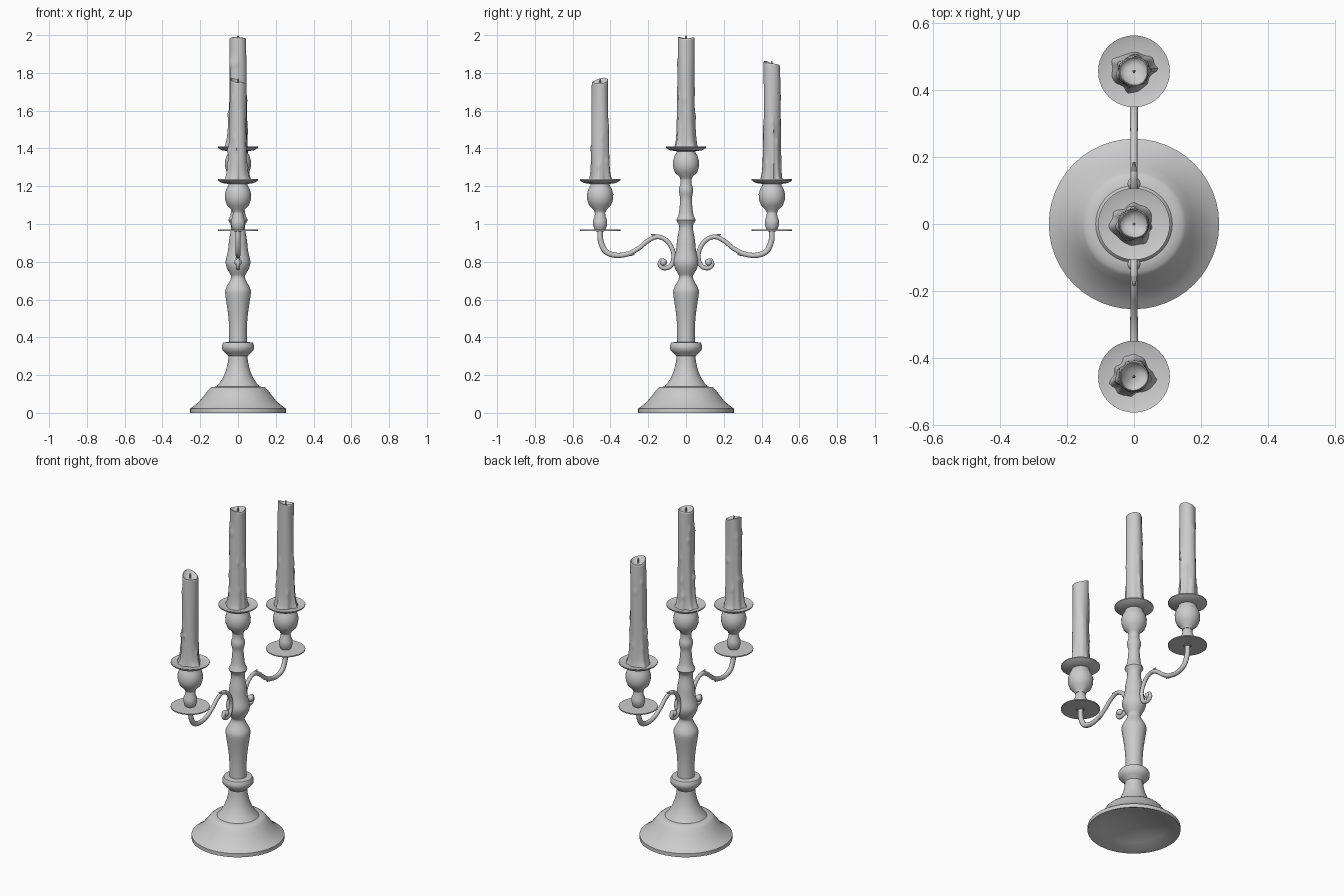
import bpy, bmesh, math, random
from mathutils import Vector

cube = bpy.data.objects.get("Cube")
if cube:
    bpy.data.objects.remove(cube)

grey = bpy.data.materials.new("plain grey")
grey.use_nodes = True
COLOUR = (0.6, 0.6, 0.6, 1)
grey.diffuse_color = COLOUR
grey.node_tree.nodes["Principled BSDF"].inputs["Base Color"].default_value = COLOUR


def finish(obj, angle=40):
    obj.data.materials.append(grey)
    bpy.ops.object.select_all(action='DESELECT')
    obj.select_set(True)
    bpy.context.view_layer.objects.active = obj
    bpy.ops.object.shade_smooth_by_angle(angle=math.radians(angle))
    return obj


def skin(name, rings, angle=40):
    """Join equal rings of points into a tube with closed ends."""
    bm = bmesh.new()
    loops = [[bm.verts.new(p) for p in ring] for ring in rings]
    n = len(loops[0])
    for a, b in zip(loops, loops[1:]):
        for i in range(n):
            j = (i + 1) % n
            bm.faces.new((a[i], a[j], b[j], b[i]))
    bm.faces.new(loops[0][::-1])
    bm.faces.new(loops[-1])
    bmesh.ops.recalc_face_normals(bm, faces=bm.faces)
    mesh = bpy.data.meshes.new(name)
    bm.to_mesh(mesh)
    bm.free()
    obj = bpy.data.objects.new(name, mesh)
    bpy.context.collection.objects.link(obj)
    return finish(obj, angle)


def lathe(name, profile, y=0, z=0, n=40):
    turn = [math.tau * i / n for i in range(n)]
    return skin(name, [[(r * math.cos(t), y + r * math.sin(t), z + h) for t in turn]
                       for r, h in profile])


def smooth_path(points, steps):
    """Catmull-Rom path through tuples of any length."""
    pts = [Vector(p) for p in points]
    pts = [pts[0] * 2 - pts[1]] + pts + [pts[-1] * 2 - pts[-2]]
    out = []
    for a, b, c, d in zip(pts, pts[1:], pts[2:], pts[3:]):
        for k in range(steps):
            t = k / steps
            out.append((b * 2 + (c - a) * t + (a * 2 - b * 5 + c * 4 - d) * t * t
                        + (b * 3 - a - c * 3 + d) * t ** 3) / 2)
    return out + [pts[-2]]


# Foot with a shallow hollow underneath, then the turned stem
lathe("foot", [(.01, .06), (.1, .05), (.18, .028), (.247, 0), (.254, 0), (.254, .022),
               (.235, .035), (.205, .06), (.175, .098), (.155, .125), (.143, .136),
               (.115, .139)], n=48)
lathe("lower_stem", [(.118, .135), (.1, .155), (.078, .19), (.062, .23), (.053, .27),
                     (.05, .3), (.056, .307), (.07, .32), (.084, .335), (.086, .355),
                     (.078, .372), (.05, .376)])
shaft = [(.047, .37), (.047, .45), (.052, .52), (.062, .59), (.068, .635), (.064, .66),
         (.045, .695), (.036, .72), (.042, .735), (.058, .765), (.066, .795), (.061, .825),
         (.052, .865), (.048, .91), (.041, .95), (.037, .98), (.04, 1.0), (.051, 1.02),
         (.045, 1.035), (.037, 1.06), (.032, 1.11), (.031, 1.14), (.037, 1.165),
         (.038, 1.185), (.03, 1.21), (.029, 1.24)]
lathe("upper_stem", smooth_path(shaft, 2))

# Cup and drip dish, with heights measured from the dish top
cup = [(.029, -.175), (.035, -.16), (.058, -.138), (.068, -.11), (.07, -.08),
       (.062, -.052), (.052, -.035), (.05, -.025), (.085, -.02), (.107, -.006),
       (.107, 0), (.085, -.007), (.04, -.01)]
collar = [(.02, .96), (.032, .978), (.038, 1.0), (.037, 1.02), (.029, 1.04), (.025, 1.075)]


def candle(name, y, base, top, tilt, seed):
    """Wax column with runs down the sides, a melted foot and a dished slanting top."""
    rng = random.Random(seed)
    n, rows = 48, 70
    drips = [(rng.uniform(0, math.tau), rng.uniform(.15, .9), rng.uniform(.004, .011),
              rng.uniform(.13, .25)) for _ in range(13)]
    drips += [(math.pi + .2, .35, .016, .3), (math.pi - .5, .85, .008, .2)]
    ph = rng.uniform(0, math.tau)
    height = top - base

    def radius(t, u):
        r = .0455 - .002 * u + .0012 * math.sin(3 * t + ph + 5 * u)
        r += (.010 + .006 * math.sin(3 * t + ph)) * math.exp(-u * 18)
        for at, start, size, wide in drips:
            gap = abs((t - at + math.pi) % math.tau - math.pi) / wide
            if gap < 3:
                run = 1 / (1 + math.exp((u - start) * 45))
                bead = .4 * math.exp(-((u - start + .04) / .03) ** 2)
                r += size * math.exp(-gap * gap) * (run * (.25 + .6 * math.exp(-u * 6)) + bead)
        return r

    rings = []
    for k in range(rows + 1):
        u = k / rows
        ring = []
        for i in range(n):
            t = math.tau * i / n
            r = radius(t, u)
            x, dy = r * math.cos(t), r * math.sin(t)
            lip = (tilt[0] * x + tilt[1] * dy + .004 * math.sin(2 * t + ph)) * u ** 12
            ring.append((x, y + dy, base + u * height + lip))
        rings.append(ring)
    rim = rings[-1]
    for scale, drop in ((.93, -.002), (.8, .007), (.5, .014), (.1, .016)):
        rings.append([(p[0] * scale, y + (p[1] - y) * scale,
                       (p[2] - top) * scale + top - drop) for p in rim])
    skin(name, rings, 60)
    lathe(name + "_wick", [(.004, -.02), (.0045, 0), (.004, .012), (.002, .015)], y, top, 8)


def arm(name, side):
    """Scrolled branch: points are distance from the stem, height, thickness."""
    line = [(.455, .97, .014), (.452, .91, .015), (.425, .855, .015), (.37, .834, .014),
            (.305, .843, .013), (.25, .872, .012), (.2, .912, .012), (.15, .932, .012),
            (.1, .91, .012), (.07, .86, .012), (.067, .81, .012), (.085, .775, .012),
            (.118, .767, .012), (.138, .785, .012), (.13, .806, .012), (.113, .803, .01)]
    path = smooth_path(line, 6)
    rings = []
    for k, p in enumerate(path):
        d = path[min(k + 1, len(path) - 1)] - path[max(k - 1, 0)]
        d = Vector((d.x, d.y)).normalized()
        ring = []
        for i in range(12):
            t = math.tau * i / 12
            s = p.z * math.sin(t)
            ring.append((p.z * .9 * math.cos(t), side * (p.x - d.y * s), p.y + d.x * s))
        rings.append(ring)
    skin(name, rings)
    # Round end of the scroll and two small leaf tips
    lathe(name + "_scroll_bead", [(.019 * math.sin(a) + .0005, -.019 * math.cos(a))
                                  for a in [math.pi * i / 10 for i in range(11)]],
          side * .12, .797, 16)
    for label, start, end in (("upper", (.15, .932), (.185, .945)),
                              ("lower", (.315, .838), (.272, .838))):
        rings = []
        for f, w in ((0, .01), (.5, .008), (1, .002)):
            yy = side * (start[0] + (end[0] - start[0]) * f)
            zz = start[1] + (end[1] - start[1]) * f
            rings.append([(w * math.cos(a), yy, zz + w * math.sin(a))
                          for a in [math.tau * i / 8 for i in range(8)]])
        skin(name + "_" + label + "_leaf", rings)


lathe("centre_cup", cup, 0, 1.41)
candle("centre_candle", 0, 1.4, 1.983, (0, -.05), 3)
for label, side, top, tilt in (("front", -1, 1.755, (-.3, .15)), ("back", 1, 1.848, (0, -.3))):
    y = side * .455
    arm(label + "_arm", side)
    lathe(label + "_lower_disc", [(.02, .964), (.107, .964), (.107, .97), (.02, .97)], y)
    lathe(label + "_collar", collar, y)
    lathe(label + "_cup", cup, y, 1.237)
    candle(label + "_candle", y, 1.227, top, tilt, 8 + side)
